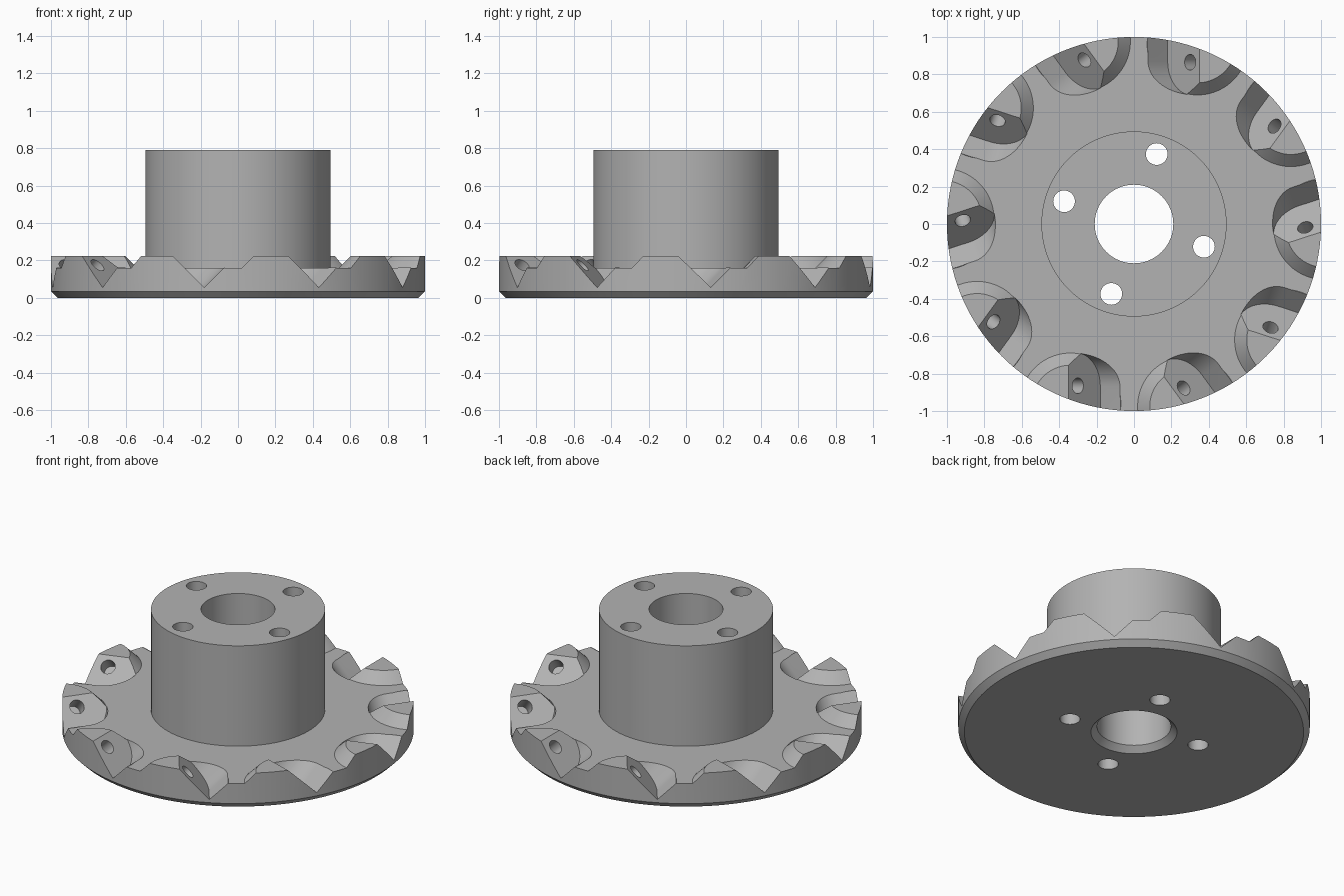
import bpy, bmesh
from math import sin, cos, pi, radians, sqrt
from mathutils import Matrix, Vector

if "Cube" in bpy.data.objects:
    bpy.data.objects.remove(bpy.data.objects["Cube"])

TEETH = 10
DISC_TOP, TOOTH_TOP, V_BOTTOM = 0.16, 0.225, 0.055
V_X = -0.18

steel = bpy.data.materials.new("steel_grey")
steel.use_nodes = True
colour = (0.45, 0.45, 0.45, 1)
steel.diffuse_color = colour
steel.node_tree.nodes["Principled BSDF"].inputs["Base Color"].default_value = colour


def finish(bm, name):
    bmesh.ops.recalc_face_normals(bm, faces=bm.faces)
    mesh = bpy.data.meshes.new(name)
    bm.to_mesh(mesh)
    bm.free()
    mesh.materials.append(steel)
    ob = bpy.data.objects.new(name, mesh)
    bpy.context.collection.objects.link(ob)
    return ob


def lathe(name, profile, steps=128):
    """Closed (radius, z) profile turned around the z axis."""
    bm = bmesh.new()
    rings = []
    for i in range(steps):
        a = 2 * pi * i / steps
        rings.append([bm.verts.new((r * cos(a), r * sin(a), z)) for r, z in profile])
    n = len(profile)
    for i in range(steps):
        p, q = rings[i], rings[(i + 1) % steps]
        for j in range(n):
            k = (j + 1) % n
            bm.faces.new((p[j], q[j], q[k], p[k]))
    return finish(bm, name)


def cone(bm, r1, r2, depth, matrix, segments=48):
    bmesh.ops.create_cone(bm, cap_ends=True, segments=segments, radius1=r1,
                          radius2=r2, depth=depth, matrix=matrix)


def turns(count, offset=0):
    return [Matrix.Rotation(2 * pi * i / count + offset, 4, 'Z') for i in range(count)]


# Turned body: oversized disc with hub and countersunk bore
body = lathe("milling_cutter_body", [
    (0.245, 0), (1.1, 0), (1.1, DISC_TOP), (0.495, DISC_TOP),
    (0.495, 0.79), (0.21, 0.79), (0.21, 0.035)])

# Raised conical tooth pads
bm = bmesh.new()
low = DISC_TOP - 0.02
for m in turns(TEETH):
    mid = Vector((-0.34, -0.96, (low + TOOTH_TOP) / 2))
    cone(bm, 0.29, 0.205, TOOTH_TOP - low, m @ Matrix.Translation(mid), 72)
pads = finish(bm, "tooth_pads")

# Seat frame: up the slope, radially inwards, out of the seat face
s = 1 / sqrt(2)
seat = Matrix(((-s, 0, s, V_X), (0, 1, 0, 0), (s, 0, s, V_BOTTOM), (0, 0, 0, 1)))

# Tilted pockets with a rounded inner corner
bm = bmesh.new()
R, END = 0.18, -0.69
outline = [(0.31, -1.15), (0.31, END)]
outline += [(R - R * sin(a), END - R + R * cos(a))
            for a in (radians(90 * i / 16) for i in range(17))]
outline += [(0, -1.15)]
for m in turns(TEETH):
    rows = [[bm.verts.new(m @ seat @ Vector((u, v, h))) for u, v in outline]
            for h in (0, 0.29)]
    bm.faces.new(rows[0])
    bm.faces.new(rows[1])
    for j in range(len(outline)):
        k = (j + 1) % len(outline)
        bm.faces.new((rows[0][j], rows[0][k], rows[1][k], rows[1][j]))
pockets = finish(bm, "pocket_cutter")

# Screw holes in the seats and bolt holes through the hub
bm = bmesh.new()
for m in turns(TEETH):
    cone(bm, 0.042, 0.042, 0.2, m @ seat @ Matrix.Translation((0.17, -0.865, 0)), 32)
for m in turns(4, radians(72)):
    cone(bm, 0.058, 0.058, 1.2, m @ Matrix.Translation((0.393, 0, 0.4)), 40)
holes = finish(bm, "hole_cutter")

# Outer envelope: rim with bottom chamfer
bm = bmesh.new()
cone(bm, 0.935, 1.0, 0.07, Matrix.Translation((0, 0, 0)), 128)
bm.free()
envelope = lathe("rim_envelope", [
    (0.1, -0.1), (0.865, -0.1), (0.965, 0), (1, 0.035), (1, 1), (0.1, 1)])

for tool, mode in ((pads, 'UNION'), (pockets, 'DIFFERENCE'),
                   (holes, 'DIFFERENCE'), (envelope, 'INTERSECT')):
    mod = body.modifiers.new(tool.name, 'BOOLEAN')
    mod.operation, mod.object, mod.solver = mode, tool, 'EXACT'

# Apply the cuts and remove the helpers
bpy.context.view_layer.objects.active = body
body.select_set(True)
for mod in list(body.modifiers):
    bpy.ops.object.modifier_apply(modifier=mod.name)
for tool in (pads, pockets, holes, envelope):
    bpy.data.objects.remove(tool)
bpy.ops.object.select_all(action='DESELECT')
body.select_set(True)
bpy.ops.object.shade_smooth_by_angle(angle=radians(25))
